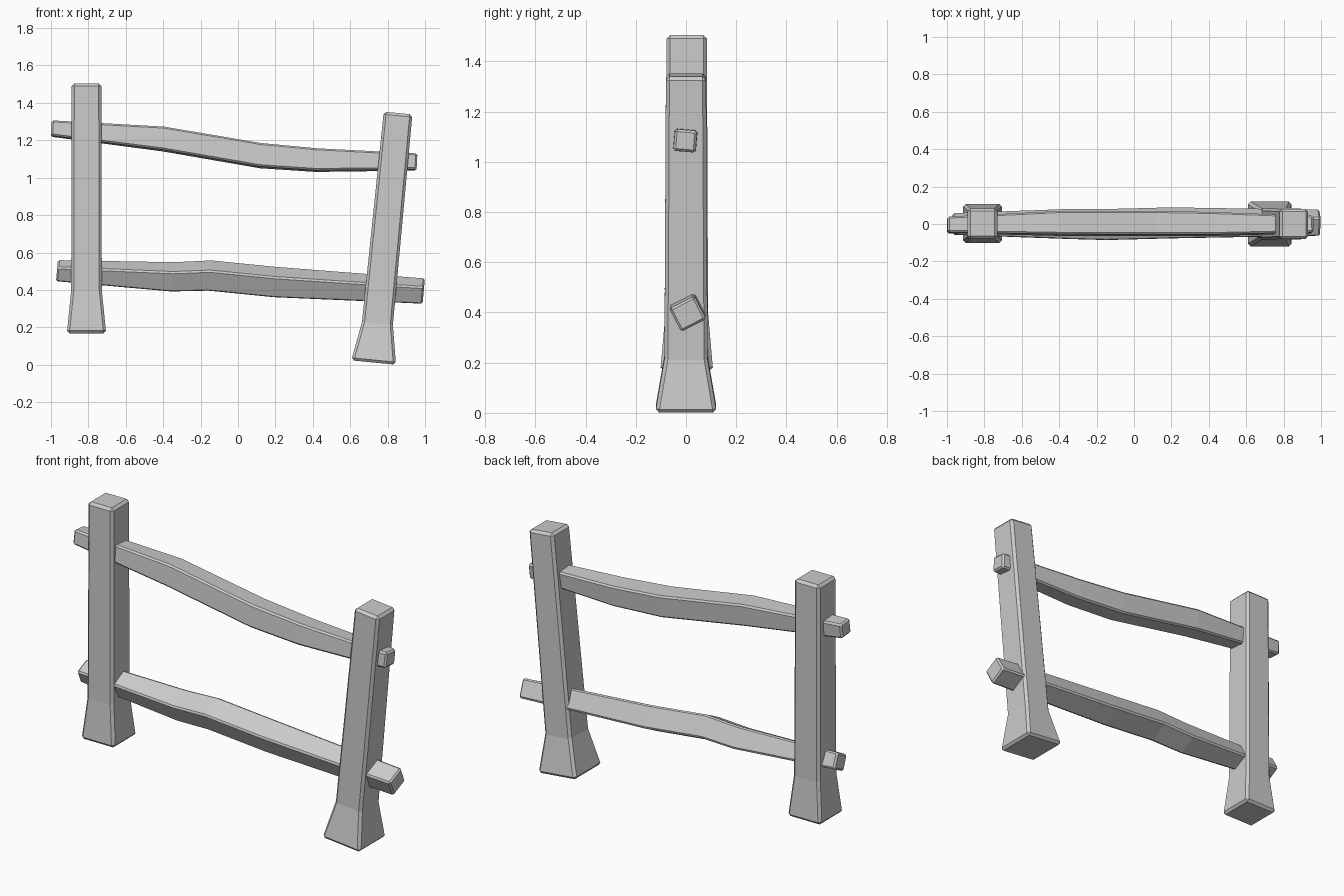
import bpy, bmesh
from math import radians
from mathutils import Matrix, Vector

if "Cube" in bpy.data.objects:
    bpy.data.objects.remove(bpy.data.objects["Cube"])


def loft(name, sections, bevel):
    """Skin a list of four-cornered sections and chamfer the sharp edges."""
    bm = bmesh.new()
    rings = [[bm.verts.new(p) for p in s] for s in sections]
    for a, b in zip(rings, rings[1:]):
        for i in range(4):
            j = (i + 1) % 4
            bm.faces.new((a[i], a[j], b[j], b[i]))
    bm.faces.new(rings[0][::-1])
    bm.faces.new(rings[-1])
    bmesh.ops.recalc_face_normals(bm, faces=bm.faces)
    mesh = bpy.data.meshes.new(name)
    bm.to_mesh(mesh)
    bm.free()
    obj = bpy.data.objects.new(name, mesh)
    bpy.context.collection.objects.link(obj)
    mod = obj.modifiers.new("chamfer", 'BEVEL')
    mod.width = bevel
    mod.segments = 1
    mod.limit_method = 'ANGLE'
    mod.angle_limit = radians(40)
    return obj


CORNERS = [(-1, -1), (1, -1), (1, 1), (-1, 1)]


def post(name, base, lean, levels):
    """levels: (distance up the post, half width x, half depth y)."""
    sections = [[Vector((sx * hx, sy * hy, h)) for sx, sy in CORNERS]
                for h, hx, hy in levels]
    obj = loft(name, sections, 0.014)
    obj.location = base
    obj.rotation_euler = (0, radians(lean), 0)


def rail(name, twist, slant, stations):
    """stations: (x, y centre, z centre, half depth, half height)."""
    turn = Matrix.Rotation(radians(slant), 3, 'Y') @ Matrix.Rotation(radians(twist), 3, 'X')
    sections = [[Vector((x, y, z)) + turn @ Vector((0, sy * hy, sz * hz))
                 for sy, sz in CORNERS] for x, y, z, hy, hz in stations]
    loft(name, sections, 0.009)


# Posts with flared feet
post("left_post", (-0.81, 0.003, 0.168), 0,
     [(0, 0.105, 0.105), (0.23, 0.082, 0.085), (1.337, 0.079, 0.08)])
post("right_post", (0.725, 0, 0.012), 5.6,
     [(0, 0.12, 0.122), (0.21, 0.083, 0.086), (1.34, 0.077, 0.08)])

# Crooked rails passing through the posts
rail("upper_rail", -5, 3,
     [(-0.998, -0.005, 1.263, 0.042, 0.041),
      (-0.40, 0.003, 1.207, 0.062, 0.062),
      (0.12, 0.002, 1.118, 0.063, 0.063),
      (0.42, 0.0, 1.094, 0.060, 0.059),
      (0.957, -0.003, 1.084, 0.044, 0.043)])
rail("lower_rail", 27, 5,
     [(-0.968, 0.0, 0.503, 0.047, 0.044),
      (-0.35, 0.0, 0.470, 0.064, 0.060),
      (-0.15, -0.003, 0.477, 0.066, 0.062),
      (0.20, 0.006, 0.442, 0.066, 0.062),
      (0.993, 0.007, 0.394, 0.056, 0.052)])
